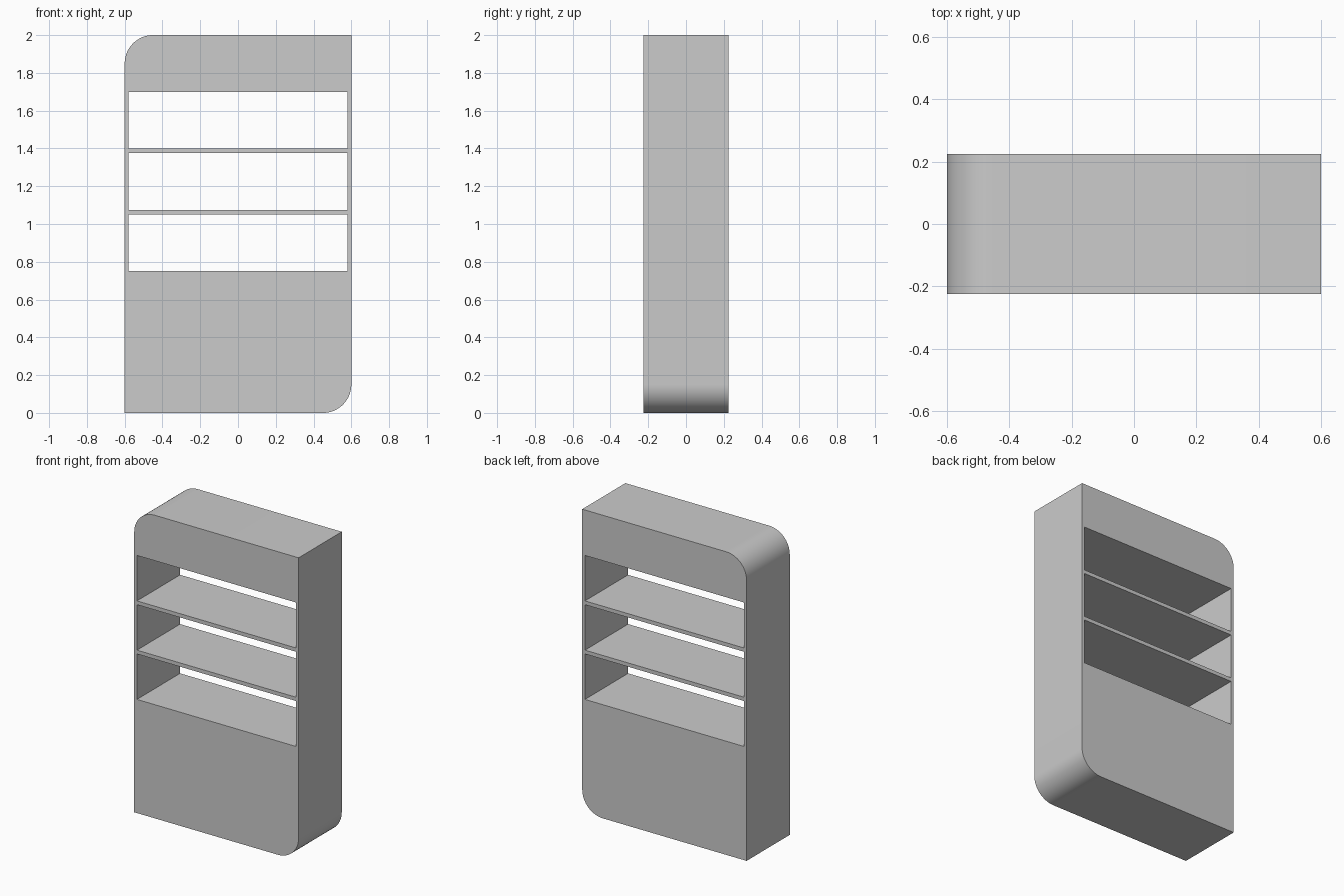
import bpy
import bmesh
import math

WIDTH, DEPTH, HEIGHT = 1.2, 0.45, 2.0
RADIUS = 0.15        # rounded corners
WALL = 0.02          # side panels
BAY = 0.30           # height of each open shelf
BOARD = 0.025        # shelf board thickness
BASE = 0.75          # height of the solid base

old = bpy.data.objects.get("Cube")
if old:
    bpy.data.objects.remove(old, do_unlink=True)

grey = bpy.data.materials.new("light_grey")
grey.use_nodes = True
colour = (0.6, 0.6, 0.6, 1)
grey.diffuse_color = colour
grey.node_tree.nodes["Principled BSDF"].inputs["Base Color"].default_value = colour


def box(name, size, centre, round_corners=False):
    """Box, optionally with two opposite front corners rounded."""
    bm = bmesh.new()
    bmesh.ops.create_cube(bm, size=1)
    for v in bm.verts:
        v.co = [v.co[i] * size[i] + centre[i] for i in range(3)]
    if round_corners:
        def opposite(v):
            return v.co.x * (v.co.z - centre[2]) < 0
        edges = [e for e in bm.edges if all(opposite(v) for v in e.verts)
                 and abs(e.verts[0].co.y - e.verts[1].co.y) > 0.1]
        bmesh.ops.bevel(bm, geom=edges, offset=RADIUS, segments=16,
                        profile=0.5, affect='EDGES')
    mesh = bpy.data.meshes.new(name)
    bm.to_mesh(mesh)
    bm.free()
    mesh.materials.append(grey)
    obj = bpy.data.objects.new(name, mesh)
    bpy.context.collection.objects.link(obj)
    return obj


# Cabinet body
body = box("bookcase_body", (WIDTH, DEPTH, HEIGHT), (0, 0, HEIGHT / 2), True)
bpy.context.view_layer.objects.active = body
body.select_set(True)

# Three open shelf bays, cut right through
for i in range(3):
    z = BASE + BAY / 2 + i * (BAY + BOARD)
    cutter = box("bay_cutter", (WIDTH - 2 * WALL, DEPTH * 2, BAY), (0, 0, z))
    cutter.hide_render = True
    cut = body.modifiers.new("bay", 'BOOLEAN')
    cut.operation = 'DIFFERENCE'
    cut.solver = 'EXACT'
    cut.object = cutter
    bpy.ops.object.modifier_apply(modifier=cut.name)
    bpy.data.objects.remove(cutter, do_unlink=True)

# Smooth the rounded corners, keep the other edges sharp
bpy.ops.object.shade_smooth_by_angle(angle=math.radians(30))
